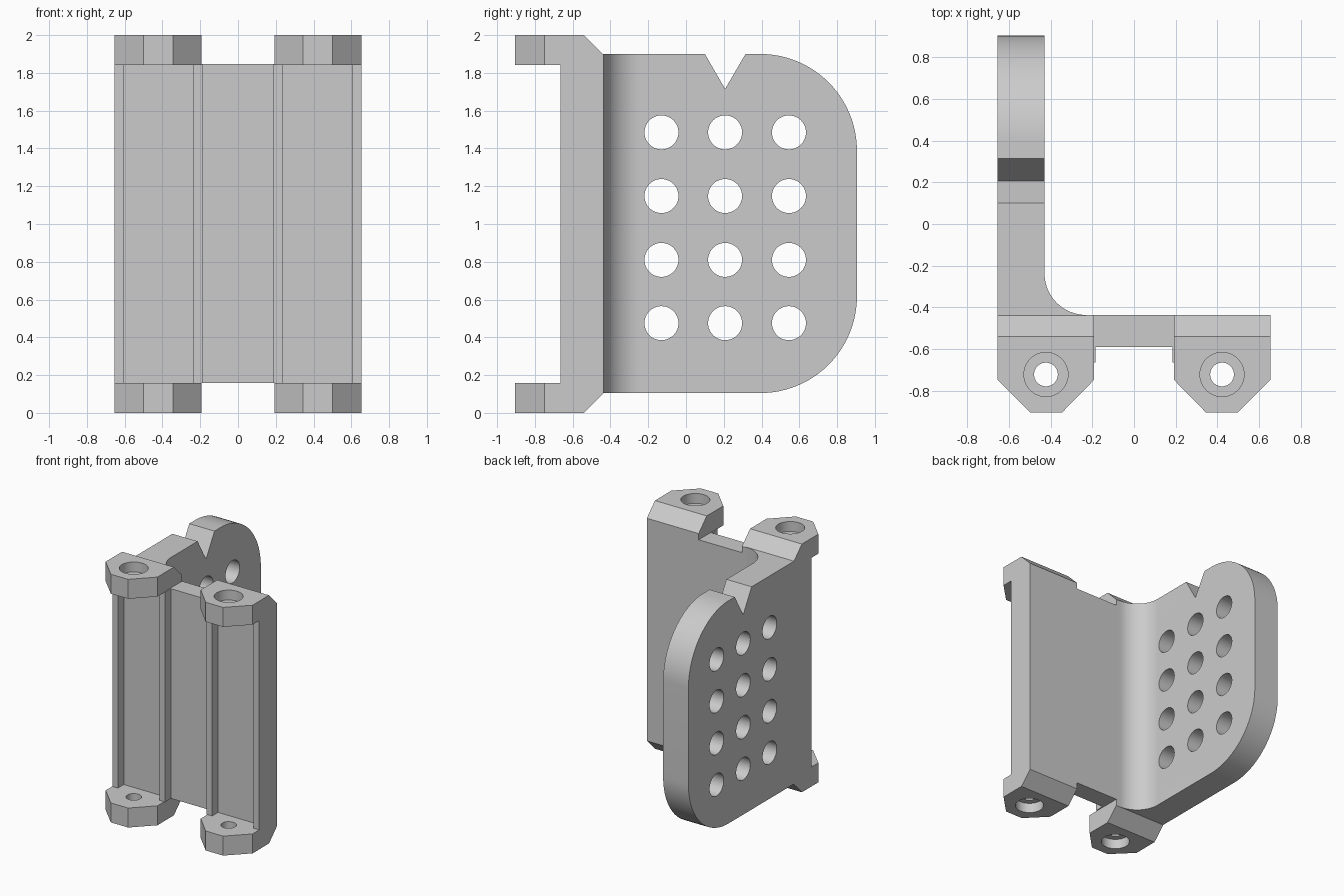
import bpy, bmesh
from math import sin, cos, pi, radians
from mathutils import Vector

if "Cube" in bpy.data.objects:
    bpy.data.objects.remove(bpy.data.objects["Cube"])

grey = bpy.data.materials.new("light grey")
grey.use_nodes = True
grey.diffuse_color = (0.6, 0.6, 0.6, 1)
grey.node_tree.nodes["Principled BSDF"].inputs["Base Color"].default_value = grey.diffuse_color


def arc(cx, cy, r, start, end, steps=24):
    angles = [radians(start + (end - start) * i / steps) for i in range(steps + 1)]
    return [(cx + r * cos(a), cy + r * sin(a)) for a in angles]


def circle(cx, cy, r):
    return arc(cx, cy, r, 0, 360, 48)[:-1]


def prism(name, pieces, axis="z"):
    """Extrude each (outline, low, high) along the axis into one object."""
    bm = bmesh.new()
    for outline, low, high in pieces:
        place = (lambda a, b: (low, a, b)) if axis == "x" else (lambda a, b: (a, b, low))
        face = bm.faces.new([bm.verts.new(place(*p)) for p in outline])
        ext = bmesh.ops.extrude_face_region(bm, geom=[face])["geom"]
        step = Vector((high - low, 0, 0) if axis == "x" else (0, 0, high - low))
        bmesh.ops.translate(bm, vec=step, verts=[v for v in ext if isinstance(v, bmesh.types.BMVert)])
    bmesh.ops.recalc_face_normals(bm, faces=bm.faces)
    mesh = bpy.data.meshes.new(name)
    bm.to_mesh(mesh)
    bm.free()
    mesh.materials.append(grey)
    obj = bpy.data.objects.new(name, mesh)
    bpy.context.collection.objects.link(obj)
    return obj


def combine(obj, other, operation):
    mod = obj.modifiers.new(operation.title(), "BOOLEAN")
    mod.operation, mod.solver, mod.object = operation, "EXACT", other
    bpy.ops.object.select_all(action="DESELECT")
    bpy.context.view_layer.objects.active = obj
    obj.select_set(True)
    bpy.ops.object.modifier_apply(modifier=mod.name)
    bpy.data.objects.remove(other)


EDGE, BACK, FLOOR, RIB = 0.655, -0.437, -0.59, -0.665

# Back plate with four upright ribs on its front
half = [(EDGE, BACK), (EDGE, RIB), (0.605, RIB), (0.605, FLOOR),
        (0.235, FLOOR), (0.235, RIB), (0.185, RIB), (0.185, FLOOR)]
profile = half + [(-x, y) for x, y in reversed(half)]
bracket = prism("bracket", [(profile, 0.157, 1.847)])

# Side wing with rounded back corners and a sighting notch
wing_outline = [(BACK - 0.1, 0.105)] + arc(0.393, 0.617, 0.512, -90, 0) \
    + arc(0.393, 1.388, 0.512, 0, 90) + [(0.315, 1.9), (0.207, 1.715), (0.1, 1.9), (BACK - 0.1, 1.9)]
wing = prism("side_wing", [(wing_outline, -EDGE, -0.43)], "x")
holes = [(circle(y, z, 0.09), -1, 0) for y in (-0.13, 0.207, 0.545)
         for z in (0.475, 0.81, 1.148, 1.485)]
combine(wing, prism("wing_holes", holes, "x"), "DIFFERENCE")

# Rounded inside corner between plate and wing
fillet_outline = arc(-0.23, BACK + 0.2, 0.2, 180, 270) + [(-0.23, -0.5), (-0.5, -0.5), (-0.5, BACK + 0.2)]
fillet = prism("corner_fillet", [(fillet_outline, 0.105, 1.9)])

# Mounting lugs at the four corners, with stepped screw holes and sloped backs
lugs = []
for side, sx in (("right", -1), ("left", 1)):
    outline = [(sx * x, y) for x, y in ((0.193, BACK), (EDGE, BACK), (EDGE, -0.75),
                                        (0.5, -0.905), (0.345, -0.905), (0.193, -0.75))]
    for level, zs in (("bottom", lambda z: z), ("top", lambda z: 2 - z)):
        lug = prism(f"{side}_{level}_lug", [(outline, zs(0), zs(0.157))])
        centre = (sx * 0.423, -0.723)
        for radius, depth in ((0.057, 0.3), (0.106, 0.08)):
            combine(lug, prism("screw_hole", [(circle(*centre, radius), zs(-0.1), zs(depth))]), "DIFFERENCE")
        wedge = [(BACK - 0.203, zs(-0.1)), (BACK + 0.1, zs(-0.1)), (BACK + 0.1, zs(0.203))]
        combine(lug, prism("back_slope", [(wedge, -1, 1)], "x"), "DIFFERENCE")
        lugs.append(lug)

# Merge into a single printed part
for part in [wing, fillet] + lugs:
    combine(bracket, part, "UNION")
bpy.ops.object.shade_smooth_by_angle(angle=radians(25))
